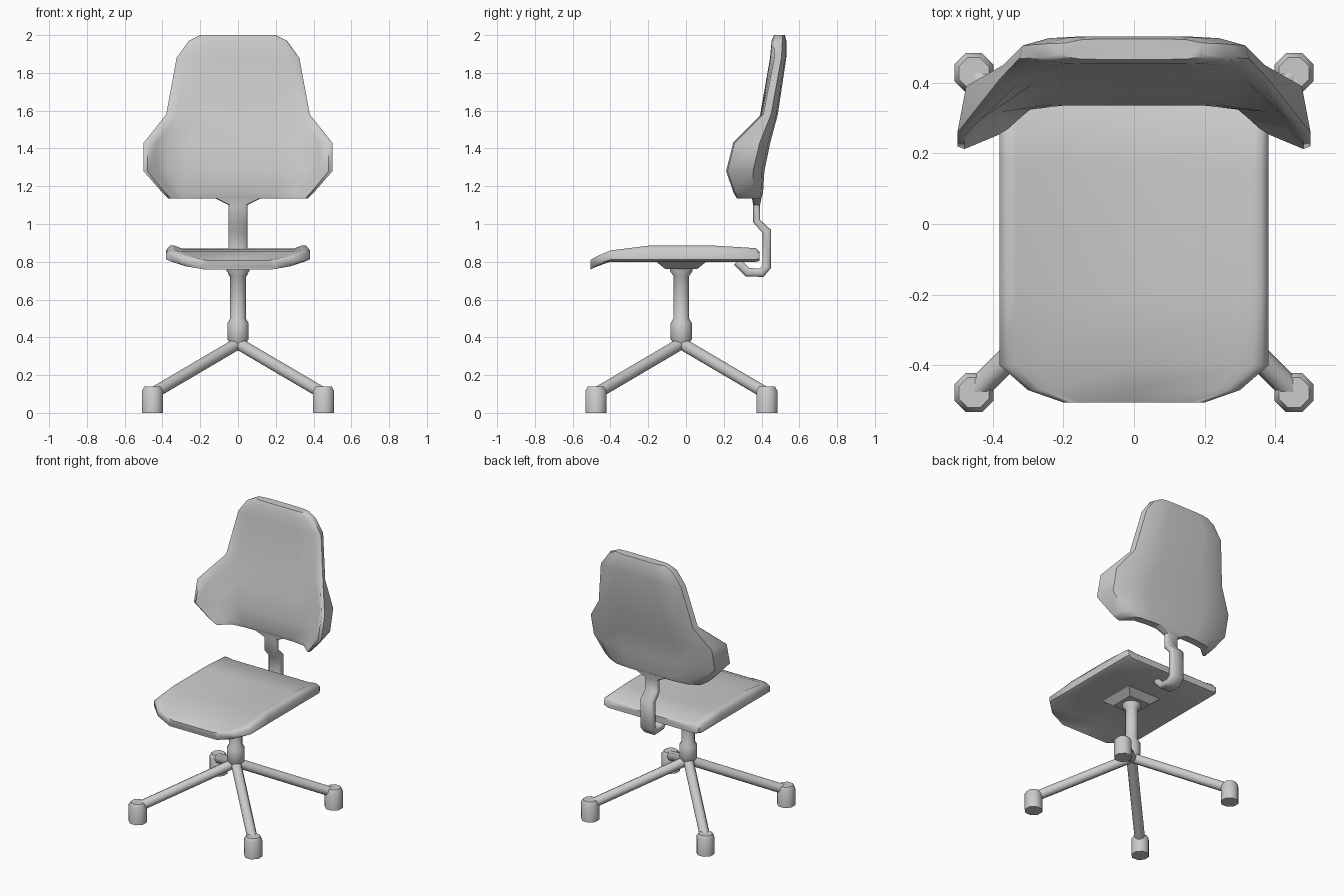
import bpy, bmesh, math
from mathutils import Vector

if "Cube" in bpy.data.objects:
    bpy.data.objects.remove(bpy.data.objects["Cube"])


def loft(name, sections, angle=50):
    """Skin closed loops of equal length and cap both ends."""
    bm = bmesh.new()
    loops = [[bm.verts.new(p) for p in s] for s in sections]
    n = len(loops[0])
    for a, b in zip(loops, loops[1:]):
        for i in range(n):
            j = (i + 1) % n
            bm.faces.new((a[i], a[j], b[j], b[i]))
    bm.faces.new(loops[0])
    bm.faces.new(loops[-1])
    bmesh.ops.recalc_face_normals(bm, faces=bm.faces)
    me = bpy.data.meshes.new(name)
    bm.to_mesh(me)
    bm.free()
    ob = bpy.data.objects.new(name, me)
    bpy.context.collection.objects.link(ob)
    bpy.ops.object.select_all(action='DESELECT')
    ob.select_set(True)
    bpy.context.view_layer.objects.active = ob
    bpy.ops.object.shade_smooth_by_angle(angle=math.radians(angle))
    return ob


def mirrored(half):
    """Close a half loop that starts and ends on x = 0."""
    return half + [(-x, y, z) for x, y, z in half[-2:0:-1]]


def lathe(name, cx, cy, profile, sides=8):
    return loft(name, [[(cx + r * math.cos((i + 0.5) * math.tau / sides),
                         cy + r * math.sin((i + 0.5) * math.tau / sides), z)
                        for i in range(sides)] for r, z in profile])


def tube(name, a, b, r, sides=8):
    a, b = Vector(a), Vector(b)
    d = (b - a).normalized()
    u = d.cross(Vector((0, 0, 1))).normalized()
    v = u.cross(d)
    ring = [u * r * math.cos(i * math.tau / sides) + v * r * math.sin(i * math.tau / sides)
            for i in range(sides)]
    return loft(name, [[p + q for q in ring] for p in (a, b)])


CY = -0.025  # column position in y

# Four legs and their feet
for sx, lr in ((-1, "left"), (1, "right")):
    for fy, fb in ((-0.477, "front"), (0.428, "back")):
        x = sx * 0.453
        tube(f"leg_{fb}_{lr}", (0, CY, 0.368), (x, fy, 0.102), 0.034)
        lathe(f"foot_{fb}_{lr}", x, fy, [(0.06, 0), (0.06, 0.118), (0.046, 0.14)])

# Central column and the plate under the seat
lathe("column", 0, CY, [(0.03, 0.345), (0.058, 0.39), (0.058, 0.475), (0.043, 0.5),
                        (0.043, 0.725), (0.062, 0.75), (0.062, 0.79)], 12)
loft("seat_plate", [[(i * h, CY + j * h, z) for i, j in ((-1, -1), (1, -1), (1, 1), (-1, 1))]
                    for h, z in ((0.085, 0.762), (0.14, 0.806))], 20)

# Seat: cross-sections from the drooping front lip to the back edge
# y, half width, centre top, rim top, side top, side bottom, bottom
seat_rows = [
    (-0.505, 0.20, 0.806, 0.810, 0.800, 0.772, 0.760),
    (-0.470, 0.30, 0.825, 0.830, 0.815, 0.787, 0.776),
    (-0.400, 0.38, 0.854, 0.860, 0.848, 0.812, 0.800),
    (-0.200, 0.38, 0.868, 0.885, 0.862, 0.812, 0.800),
    (0.160, 0.38, 0.870, 0.885, 0.862, 0.812, 0.800),
    (0.370, 0.38, 0.866, 0.872, 0.858, 0.812, 0.800),
    (0.390, 0.37, 0.850, 0.852, 0.845, 0.818, 0.805),
]
loft("seat", [mirrored([(0, y, c), (0.78 * w, y, c), (0.88 * w, y, r), (0.95 * w, y, r),
                        (w, y, s), (w, y, b), (0.92 * w, y, d), (0, y, d)])
              for y, w, c, r, s, b, d in seat_rows])

# Backrest: horizontal sections, with wings reaching forward low down
# z, half width, edge y, front y, back y, outer back x, outer back y
back_rows = [
    (1.135, 0.37, 0.270, 0.345, 0.398, 0.355, 0.350),
    (1.165, 0.40, 0.252, 0.335, 0.408, 0.385, 0.355),
    (1.280, 0.50, 0.212, 0.335, 0.415, 0.475, 0.355),
    (1.430, 0.50, 0.250, 0.358, 0.446, 0.475, 0.390),
    (1.580, 0.38, 0.402, 0.393, 0.486, 0.370, 0.450),
    (1.880, 0.325, 0.460, 0.445, 0.531, 0.315, 0.505),
    (1.970, 0.26, 0.463, 0.453, 0.531, 0.250, 0.510),
    (2.000, 0.20, 0.473, 0.466, 0.524, 0.195, 0.512),
]
loft("backrest", [mirrored([(0, f, z), (0.5 * w, f, z), (0.76 * w, f * 0.85 + e * 0.15, z),
                            (0.86 * w, f * 0.45 + e * 0.55, z), (0.96 * w, e, z),
                            (w, e + 0.008, z), (ox, oy, z),
                            (0.74 * w, b * 0.8 + oy * 0.2, z), (0.45 * w, b, z), (0, b, z)])
                  for z, w, e, f, b, ox, oy in back_rows])

# Cranked flat bar that carries the backrest: y, z, half width, half thickness
bar = [(0.27, 0.80, 0.05, 0.022), (0.325, 0.745, 0.05, 0.022), (0.40, 0.742, 0.05, 0.022),
       (0.428, 0.775, 0.05, 0.022), (0.428, 0.96, 0.05, 0.022), (0.374, 1.015, 0.05, 0.018),
       (0.374, 1.10, 0.05, 0.018), (0.374, 1.14, 0.13, 0.026)]
rings = []
for i, (y, z, w, t) in enumerate(bar):
    p = Vector((y, z))
    a = Vector(bar[max(i - 1, 0)][:2])
    b = Vector(bar[min(i + 1, len(bar) - 1)][:2])
    d1 = (p - a).normalized() if i else (b - p).normalized()
    d2 = (b - p).normalized() if i < len(bar) - 1 else d1
    d = (d1 + d2).normalized()
    nrm = Vector((-d.y, d.x)) / max(d.dot(d1), 0.6)
    c = 0.01
    rings.append([(x, y + nrm.x * k, z + nrm.y * k) for x, k in
                  ((w, t - c), (w - c, t), (c - w, t), (-w, t - c),
                   (-w, c - t), (c - w, -t), (w - c, -t), (w, c - t))])
loft("back_support", rings)
